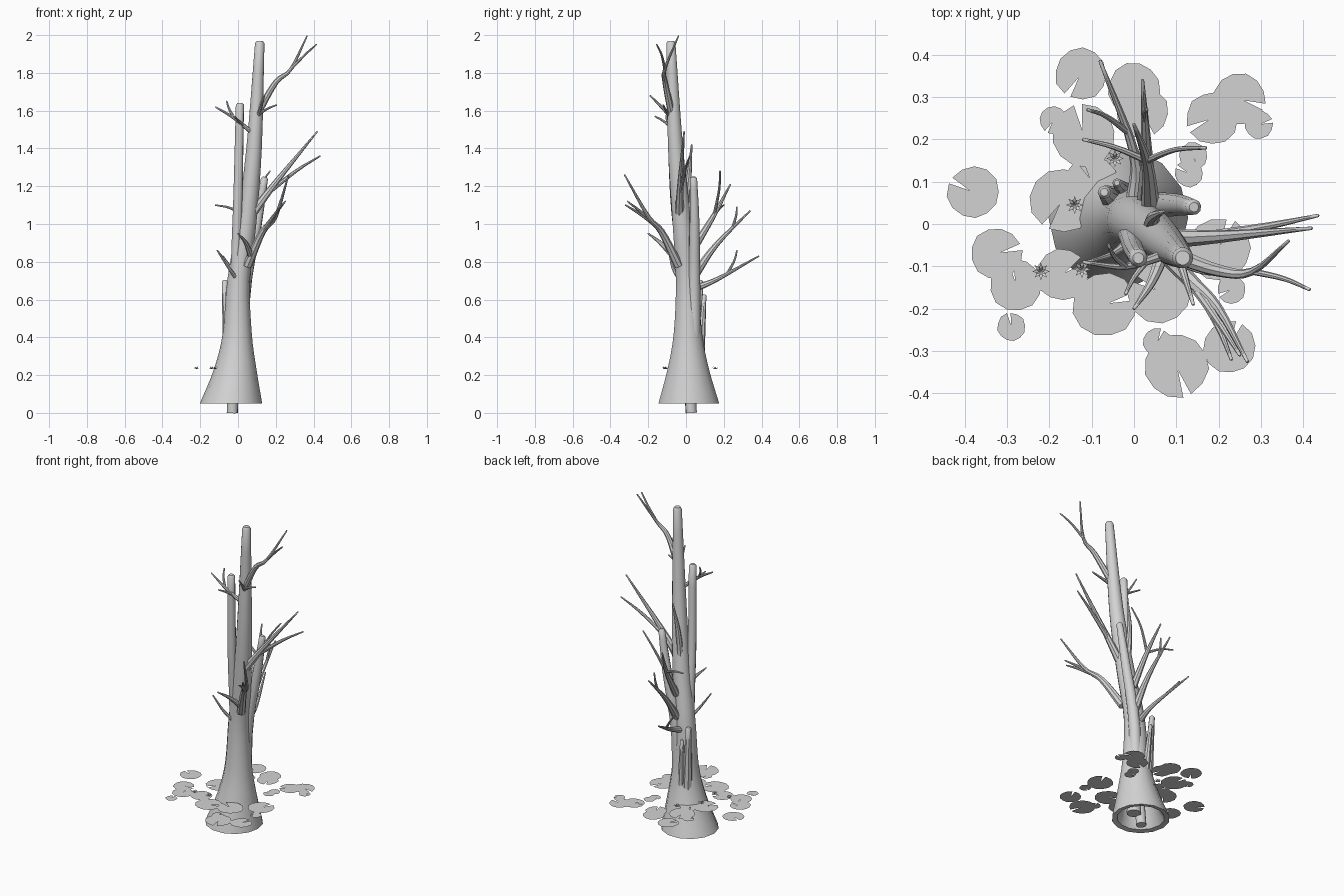
import bpy, bmesh, math, random
from mathutils import Vector

if "Cube" in bpy.data.objects:
    bpy.data.objects.remove(bpy.data.objects["Cube"])

random.seed(4)
grey = bpy.data.materials.new("weathered grey")
grey.diffuse_color = (0.65, 0.65, 0.65, 1)
grey.use_nodes = True
grey.node_tree.nodes["Principled BSDF"].inputs["Base Color"].default_value = grey.diffuse_color


def finish(name, bm, smooth=True):
    mesh = bpy.data.meshes.new(name)
    bm.to_mesh(mesh)
    bm.free()
    ob = bpy.data.objects.new(name, mesh)
    bpy.context.collection.objects.link(ob)
    mesh.materials.append(grey)
    if smooth:
        bpy.ops.object.select_all(action='DESELECT')
        ob.select_set(True)
        bpy.context.view_layer.objects.active = ob
        bpy.ops.object.shade_smooth_by_angle(angle=math.radians(40))


def skin(bm, rings):
    """Bridge rings of points and cap both ends."""
    loops = [[bm.verts.new(p) for p in ring] for ring in rings]
    n = len(loops[0])
    for a, b in zip(loops, loops[1:]):
        for i in range(n):
            j = (i + 1) % n
            bm.faces.new((a[i], a[j], b[j], b[i]))
    bm.faces.new(loops[0][::-1])
    bm.faces.new(loops[-1])


def spline(pts, steps):
    """Smooth path through points of any dimension."""
    pts = [Vector(p) for p in pts]
    ext = [2 * pts[0] - pts[1]] + pts + [2 * pts[-1] - pts[-2]]
    out = []
    for k in range(len(pts) - 1):
        a, b, c, d = ext[k:k + 4]
        for s in range(steps):
            t = s / steps
            out.append(0.5 * (2 * b + (c - a) * t + (2 * a - 5 * b + 4 * c - d) * t * t
                              + (3 * b - a - 3 * c + d) * t ** 3))
    return out + [pts[-1]]


def tube(name, pts, r0, r1=.004, sides=8):
    """Tapered limb with a rounded tip; returns its path and start radius."""
    path = spline(pts, 4)
    limb = (list(path), r0)
    m = len(path) - 1
    tangents = [(path[min(i + 1, m)] - path[max(i - 1, 0)]).normalized() for i in range(m + 1)]
    radii = [r0 + (r1 - r0) * i / m for i in range(m + 1)]
    path.append(path[-1] + tangents[-1] * r1 * 0.5)
    tangents.append(tangents[-1])
    radii.append(r1 * 0.6)
    u = tangents[0].orthogonal().normalized()
    rings = []
    for p, t, r in zip(path, tangents, radii):
        u = (u - t * u.dot(t)).normalized()
        v = t.cross(u)
        rings.append([p + r * (math.cos(a) * u + math.sin(a) * v)
                      for a in (2 * math.pi * i / sides for i in range(sides))])
    bm = bmesh.new()
    skin(bm, rings)
    finish(name, bm)
    return limb


def fork(name, parent, t, tip):
    """Side twig leaving its parent at fraction t, lifting toward the tip."""
    path, r = parent
    k = round(t * (len(path) - 1))
    start, tip = path[k], Vector(tip)
    along = (path[min(k + 1, len(path) - 1)] - path[max(k - 1, 0)]).normalized()
    middle = (start + tip) / 2 + along * (tip - start).length * .08
    return tube(name, [start, middle, tip], max(.008, r * (1 - t) * .8))


# main trunk: hollow underside, flared outer wall, rounded top (x, y, z, radius)
outer = spline([(-.037, .015, .05, .165), (-.015, .012, .23, .113), (-.004, .01, .42, .077),
                (.003, .005, .7, .06), (.045, -.02, 1, .052), (.085, -.055, 1.4, .041),
                (.115, -.08, 1.955, .025)], 4)
hollow = [outer[i] * 1 for i in (8, 4, 1)]
for ring in hollow:
    ring[3] *= .75
lip = outer[0].copy()
lip[2:] = (.055, .135)
cap = outer[-1].copy()
cap[2:] = (1.97, .017)
bm = bmesh.new()
skin(bm, [[(x + r * math.cos(a), y + r * math.sin(a), z)
           for a in (math.pi * i / 7 for i in range(14))]
          for x, y, z, r in hollow + [lip] + outer + [cap]])
finish("main_trunk", bm)

# secondary trunks and broken stubs
tube("second_trunk", [(-.03, .028, 0), (-.01, -.025, .8), (0, -.06, 1.15), (.01, -.08, 1.63)],
     .03, .022, 10)
tube("third_trunk", [(.03, .035, .05), (.03, .042, .6), (.1, .045, 1), (.14, .04, 1.24)],
     .042, .019, 10)
tube("tall_stub", [(-.05, .06, .3), (-.07, .075, .695)], .03, .016)
tube("short_stub", [(-.02, .075, .3), (-.04, .097, .62)], .024, .011)

# crown limb
crown = tube("crown_branch", [(.1, -.075, 1.58), (.2, -.11, 1.75), (.28, -.112, 1.82),
                              (.365, -.04, 1.995)], .02)
fork("crown_fork", crown, .66, (.415, -.155, 1.95))

# right limb
right = tube("right_branch", [(.05, -.035, 1.02), (.2, -.03, 1.22), (.42, -.01, 1.49)], .027)
fork("right_fork", right, .37, (.435, .02, 1.36))
tube("inner_spur", [(.045, -.01, 1.05), (.045, .015, 1.25), (.07, .03, 1.42)], .025)

# front limb
front = tube("front_branch", [(.05, -.04, .78), (.13, -.13, .96), (.2, -.2, 1.04),
                              (.268, -.325, 1.26)], .025)
fork("front_fork", front, .33, (.25, -.31, 1.12))
fork("front_low_fork", front, .42, (.23, -.32, 1.1))
fork("front_left_twig", front, .08, (0, -.2, .95))

# upper twigs near the second trunk
upper = tube("front_upper_twig", [(.1, -.06, 1.55), (.14, -.19, 1.68)], .013)
fork("front_upper_fork", upper, .25, (.205, -.12, 1.63))
left = tube("left_upper_twig", [(.08, -.07, 1.48), (-.02, -.1, 1.56), (-.12, -.09, 1.62)], .013)
fork("left_upper_fork", left, .5, (-.06, -.05, 1.65))
fork("left_upper_sprig", left, .3, (-.02, -.165, 1.57))
tube("left_low_twig", [(0, -.03, .7), (-.05, -.07, .77), (-.11, -.09, .86)], .012)

# back limbs
low = tube("back_low_branch", [(0, .05, .66), (0, .17, .71), (-.08, .385, .83)], .02)
fork("back_low_fork", low, .62, (-.11, .27, .86))
mid = tube("back_mid_branch", [(.03, .04, .72), (.03, .16, .89), (.02, .34, 1.07)], .025)
fork("back_mid_fork", mid, .75, (.03, .27, 1.09))
high = tube("back_high_branch", [(.04, .04, .87), (.03, .15, 1.05), (0, .235, 1.21)], .022)
fork("back_left_twig", high, .5, (-.12, .2, 1.1))
fork("back_right_twig", high, .5, (.17, .18, 1.28))


def pad_group(name, radius, centres):
    """Flat notched discs floating at the same level."""
    bm = bmesh.new()
    for k, (x, y) in enumerate(centres):
        z = .228 + .0004 * (k % 6) + radius * .002
        a0 = math.radians(100 + 137.5 * k)
        centre = bm.verts.new((x + .15 * radius * math.cos(a0), y + .15 * radius * math.sin(a0), z))
        rim = []
        for i in range(13):
            a = a0 + .13 + (2 * math.pi - .26) * i / 12
            q = radius * random.uniform(.97, 1.04)
            rim.append(bm.verts.new((x + q * math.cos(a), y + q * math.sin(a), z)))
        for p, q in zip(rim, rim[1:]):
            bm.faces.new((centre, p, q))
    finish(name, bm, False)


# floating pads by size
pad_group("large_lily_pads", .075, [(-.12, .21), (-.17, .055), (-.07, -.19), (.06, -.16),
                                    (.1, -.335), (.2, -.06)])
pad_group("medium_lily_pads", .061, [(-.28, -.143), (-.125, .355), (-.325, -.07), (-.38, .075),
                                     (.02, .265), (.225, -.29), (.185, .25), (.25, .295),
                                     (-.1, .1), (0, .32), (-.17, -.12)])
pad_group("small_lily_pads", .033, [(-.29, -.243), (-.19, .245), (.295, .235), (.13, .12),
                                    (.14, .16), (.055, -.28), (.23, -.155)])

# small star-shaped blossoms on the pads
bm = bmesh.new()
for x, y in [(-.045, .155), (-.14, .045), (-.22, -.112), (-.123, -.107)]:
    for radius, lift, turn in ((.021, .008, 0), (.013, .014, .4)):
        base = bm.verts.new((x, y, .231))
        ring = []
        for i in range(16):
            a = turn + math.pi * i / 8
            r, z = (radius, .232 + lift) if i % 2 == 0 else (radius * .5, .232 + lift * .4)
            ring.append(bm.verts.new((x + r * math.cos(a), y + r * math.sin(a), z)))
        for i in range(16):
            bm.faces.new((base, ring[i], ring[(i + 1) % 16]))
finish("blossoms", bm, False)
